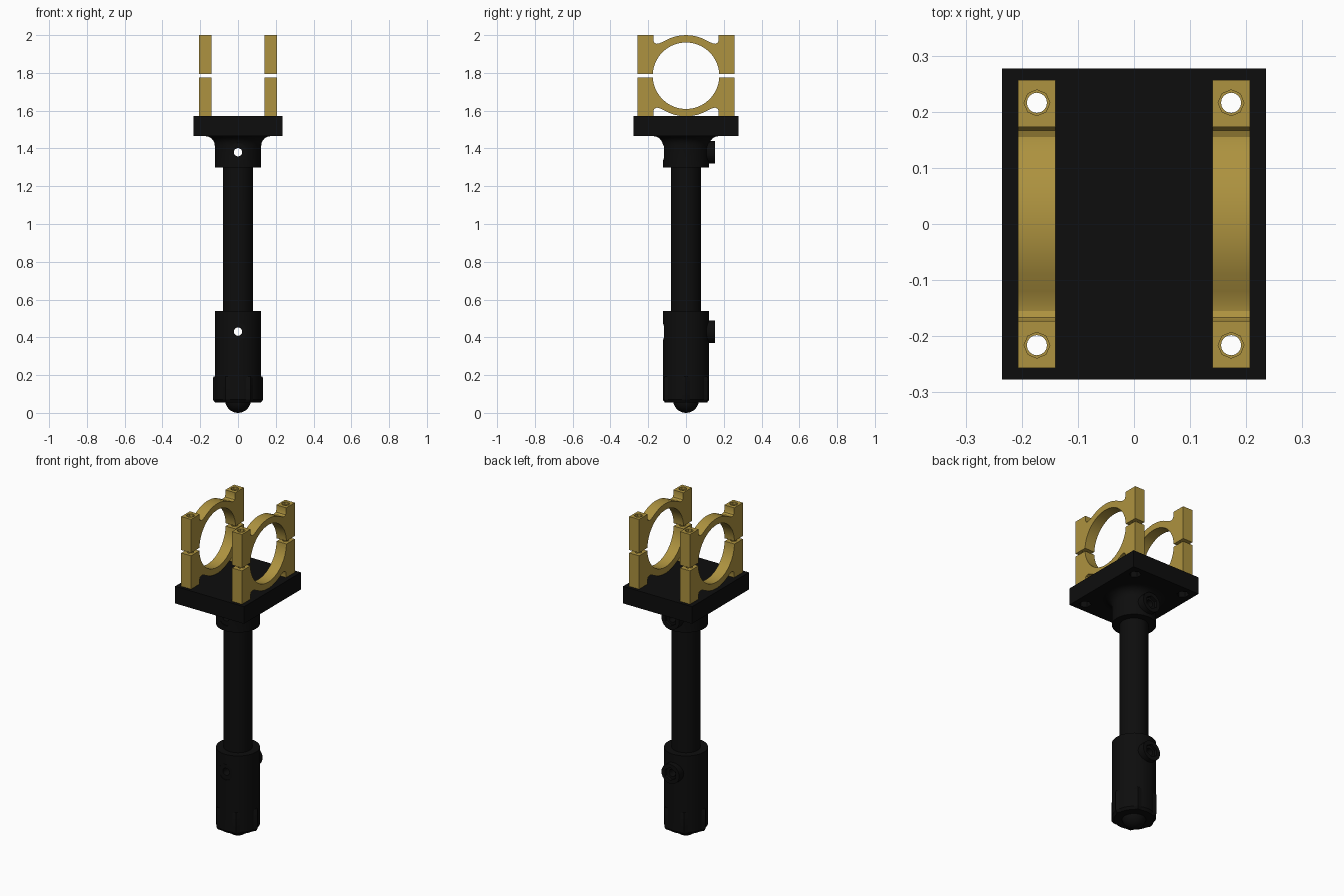
import bpy, bmesh, math
from mathutils import Matrix

if "Cube" in bpy.data.objects:
    bpy.data.objects.remove(bpy.data.objects["Cube"])


def material(name, color):
    m = bpy.data.materials.new(name)
    m.diffuse_color = color
    m.use_nodes = True
    m.node_tree.nodes["Principled BSDF"].inputs["Base Color"].default_value = m.diffuse_color
    return m


BLACK = material("black_plastic", (0.004, 0.004, 0.004, 1))
GOLD = material("gold_metal", (0.42, 0.29, 0.05, 1))


def finish(bm, name, mat, smooth=True):
    bmesh.ops.recalc_face_normals(bm, faces=bm.faces)
    me = bpy.data.meshes.new(name)
    bm.to_mesh(me)
    bm.free()
    ob = bpy.data.objects.new(name, me)
    bpy.context.collection.objects.link(ob)
    if mat:
        me.materials.append(mat)
    if smooth:
        shade(ob)
    return ob


def shade(ob):
    bpy.ops.object.select_all(action='DESELECT')
    ob.select_set(True)
    bpy.context.view_layer.objects.active = ob
    bpy.ops.object.shade_smooth_by_angle(angle=math.radians(30))


def revolve(name, profile, mat, steps=48, turn=0.0):
    """Spin (radius, z) points around z; open ends are capped."""
    bm = bmesh.new()
    rings = [[bm.verts.new((r * math.cos(turn + math.tau * i / steps),
                            r * math.sin(turn + math.tau * i / steps), z))
              for i in range(steps)] for r, z in profile]
    for a, b in zip(rings, rings[1:]):
        for i in range(steps):
            j = (i + 1) % steps
            bm.faces.new((a[i], a[j], b[j], b[i]))
    bm.faces.new(rings[0])
    bm.faces.new(rings[-1])
    return finish(bm, name, mat)


def rod(name, start, length, r, axis, mat=None, sides=24):
    """Cylinder from a start point along +y or +z."""
    bm = bmesh.new()
    bmesh.ops.create_cone(bm, cap_ends=True, segments=sides, radius1=r, radius2=r, depth=length,
                          matrix=Matrix.Translation((0, 0, length / 2)))
    rot = Matrix.Rotation(-math.pi / 2, 4, 'X') if axis == 'y' else Matrix.Identity(4)
    bm.transform(Matrix.Translation(start) @ rot)
    return finish(bm, name, mat)


def boolean(ob, tools, op='DIFFERENCE'):
    bpy.context.view_layer.objects.active = ob
    for t in tools:
        m = ob.modifiers.new("cut", 'BOOLEAN')
        m.object, m.operation, m.solver = t, op, 'EXACT'
        bpy.ops.object.modifier_apply(modifier=m.name)
    for t in tools:
        bpy.data.objects.remove(t)
    shade(ob)


# Mounting plate with bolt holes and recesses underneath
BOLTS = [(sx * 0.173, sy * 0.216) for sx in (-1, 1) for sy in (-1, 1)]
bm = bmesh.new()
bmesh.ops.create_cube(bm, size=1)
bm.transform(Matrix.Translation((0, 0, 1.518)) @ Matrix.Diagonal((0.47, 0.554, 0.105, 1)))
plate = finish(bm, "mounting_plate", BLACK, False)
boolean(plate, [rod("hole", (x, y, 1.4), 0.3, 0.018, 'z', sides=16) for x, y in BOLTS]
        + [rod("recess", (x, y, 1.4), 0.1, 0.034, 'z', sides=6) for x, y in BOLTS])

# Centre shaft
shaft = rod("shaft", (0, 0, 0.2), 1.27, 0.08, 'z', BLACK, 48)

# Flared upper collar and lower socket
flare = [(0.123 + 0.05 * (1 - math.cos(a)), 1.415 + 0.05 * math.sin(a))
         for a in [i * math.pi / 12 for i in range(7)]]
collar = revolve("upper_collar", [(0.123, 1.30)] + flare, BLACK)
socket = revolve("lower_socket", [(0.112, 0.055), (0.123, 0.07), (0.123, 0.54)], BLACK)

# Nut bosses, bolt-head recesses and cross holes
for ob, z in ((collar, 1.38), (socket, 0.43)):
    boolean(ob, [rod("boss", (0, 0.06, z), 0.093, 0.06, 'y', sides=24)], 'UNION')
    boolean(ob, [rod("recess", (0, -0.2, z), 0.084, 0.048, 'y'),
                 rod("nut_trap", (0, 0.135, z), 0.1, 0.04, 'y', sides=6),
                 rod("hole", (0, -0.3, z), 0.6, 0.022, 'y')])
    boolean(shaft, [rod("hole", (0, -0.3, z), 0.6, 0.022, 'y')])

# Hexagonal end nut and rounded tip
revolve("end_nut", [(0.122, 0.055), (0.133, 0.07), (0.133, 0.185), (0.129, 0.192)], BLACK, 6)
revolve("round_tip", [(0.068 * math.sin(a), 0.068 - 0.068 * math.cos(a))
                      for a in [0.02 + i * (math.pi / 2) / 10 for i in range(11)]] + [(0.068, 0.1)],
        BLACK, 32)

# Split ring clamps: half profile in (y, height above the split centre)
R_IN, GAP = 0.176, 0.009
inner0 = math.asin(GAP / R_IN)
inner = [(R_IN * math.cos(a), R_IN * math.sin(a))
         for a in [inner0 + (math.pi - 2 * inner0) * i / 32 for i in range(33)]]
side = [(0.257, GAP), (0.257, 0.215), (0.173, 0.215), (0.173, 0.186), (0.167, 0.174),
        (0.155, 0.169), (0.142, 0.171)]
top = [(0.12, 0.181), (0.09, 0.196), (0.06, 0.207), (0.03, 0.213)]
right = side + top
outline = right + [(0, 0.215)] + [(-y, h) for y, h in reversed(right)] + inner[::-1]

for sx, side_name in ((-1, "left"), (1, "right")):
    for sz, half in ((-1, "lower"), (1, "upper")):
        bm = bmesh.new()
        x0 = sx * 0.1735 - 0.0335
        face = bm.faces.new([bm.verts.new((x0, y, 1.785 + sz * h)) for y, h in outline])
        ext = bmesh.ops.extrude_face_region(bm, geom=[face])
        moved = [v for v in ext['geom'] if isinstance(v, bmesh.types.BMVert)]
        bmesh.ops.translate(bm, verts=moved, vec=(0.067, 0, 0))
        clamp = finish(bm, f"{side_name}_{half}_clamp", GOLD)
        ends = [(sx * 0.173, y) for y in (-0.216, 0.216)]
        tools = [rod("hole", (x, y, 1.5), 0.6, 0.018, 'z', sides=16) for x, y in ends]
        if half == "upper":
            tools += [rod("recess", (x, y, 1.985), 0.1, 0.023, 'z', sides=8) for x, y in ends]
        boolean(clamp, tools)
